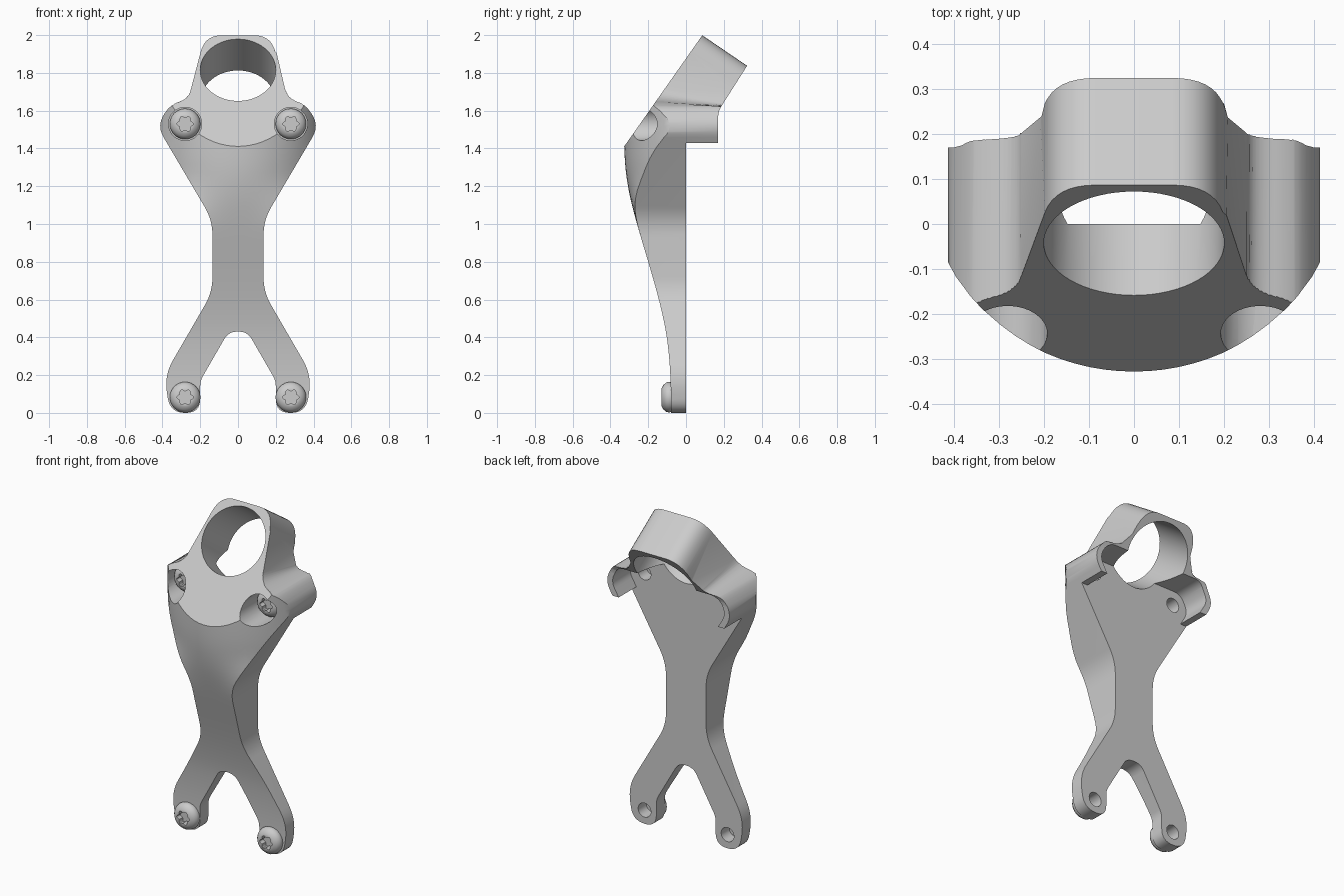
import bpy, bmesh
from math import sin, cos, pi, sqrt, atan2
from mathutils import Vector

if "Cube" in bpy.data.objects:
    bpy.data.objects.remove(bpy.data.objects["Cube"])


def finish(name, bm):
    bmesh.ops.recalc_face_normals(bm, faces=bm.faces)
    me = bpy.data.meshes.new(name)
    bm.to_mesh(me)
    bm.free()
    ob = bpy.data.objects.new(name, me)
    bpy.context.collection.objects.link(ob)
    return ob


def loft(name, rings):
    """Closed solid through rings that have equal point counts."""
    bm = bmesh.new()
    vs = [[bm.verts.new(p) for p in r] for r in rings]
    n = len(rings[0])
    for a, b in zip(vs, vs[1:]):
        for i in range(n):
            j = (i + 1) % n
            bm.faces.new((a[i], a[j], b[j], b[i]))
    bm.faces.new(vs[0])
    bm.faces.new(vs[-1])
    return finish(name, bm)


def rounded(half):
    """Right half outline (x, z, trim) from top to bottom -> mirrored, rounded loop."""
    pts = []
    for i, (x, z, t) in enumerate(half):
        c = Vector((x, z))
        if t == 0:
            pts.append(c)
            continue
        a = c + (Vector(half[i - 1][:2]) - c).normalized() * t
        b = c + (Vector(half[i + 1][:2]) - c).normalized() * t
        for k in range(9):
            u = k / 8
            pts.append(a * (1 - u) ** 2 + c * 2 * u * (1 - u) + b * u * u)
    return pts + [Vector((-p.x, p.y)) for p in reversed(pts) if p.x > 1e-4]


def boolean(ob, cutter, op):
    m = ob.modifiers.new("cut", 'BOOLEAN')
    m.operation, m.object, m.solver = op, cutter, 'EXACT'
    bpy.context.view_layer.objects.active = ob
    bpy.ops.object.modifier_apply(modifier=m.name)
    bpy.data.objects.remove(cutter)


def smooth(ob):
    bpy.ops.object.select_all(action='DESELECT')
    ob.select_set(True)
    bpy.context.view_layer.objects.active = ob
    bpy.ops.object.shade_smooth_by_angle(angle=0.55)


def circle_y(x, z, r, y, n=32):
    return [(x + r * cos(2 * pi * i / n), y, z + r * sin(2 * pi * i / n)) for i in range(n)]


def cyl_y(x, z, r, y0, y1):
    return loft("cutter", [circle_y(x, z, r, y0), circle_y(x, z, r, y1)])


# front surface: side curve, arched across its width towards the top
CURVE = [(-.2, -.08), (0, -.08), (.15, -.081), (.3, -.09), (.45, -.11), (.65, -.157),
         (1.08, -.281), (1.25, -.315), (1.41, -.327), (1.7, -.33), (2.6, -.33)]


def front_y(x, z):
    i = max(k for k in range(len(CURVE) - 1) if CURVE[k][0] <= z + 1e-9)
    (z0, y0), (z1, y1) = CURVE[i], CURVE[i + 1]

    def slope(k):
        a, b = CURVE[max(k - 1, 0)], CURVE[min(k + 1, len(CURVE) - 1)]
        return (b[1] - a[1]) / (b[0] - a[0])
    h = z1 - z0
    u = (z - z0) / h
    y = ((2*u**3 - 3*u*u + 1) * y0 + (u**3 - 2*u*u + u) * h * slope(i)
         + (3*u*u - 2*u**3) * y1 + (u**3 - u*u) * h * slope(i + 1))
    w = min(max((z - .95) / .33, 0), 1)
    w = w * w * (3 - 2 * w)
    return y + w * (.472 - sqrt(.472 ** 2 - x * x))


NX, NZ = 28, 60
bm = bmesh.new()
grid = []
for j in range(NZ + 1):
    z = -.1 + 2.5 * j / NZ
    grid.append([bm.verts.new((x, front_y(x, z), z))
                 for x in (-.46 + .92 * i / NX for i in range(NX + 1))])
for j in range(NZ):
    for i in range(NX):
        bm.faces.new((grid[j][i], grid[j][i + 1], grid[j + 1][i + 1], grid[j + 1][i]))
ext = bmesh.ops.extrude_face_region(bm, geom=bm.faces[:], use_keep_orig=True)
for v in ext["geom"]:
    if isinstance(v, bmesh.types.BMVert):
        v.co.y = .6
bracket = finish("bracket_body", bm)

# front silhouette; its upper walls lean to follow the tilted collar
outline = rounded([(0, 2, 0), (.175, 2, .09), (.262, 1.665, .05), (.36, 1.63, .05),
                   (.43, 1.52, .07), (.135, 1.02, .08), (.135, .64, .08), (.39, .2, .09),
                   (.36, 0, .08), (.2, 0, .075), (.2, .17, .03), (.05, .43, .045), (0, .43, 0)])


def lean(p, y):
    s = .68 * min(max((p.y - 1.62) / .3, 0), 1)
    yf = -.33 + (p.y - 1.41) * .703
    return (p.x, y, p.y - s * (y - yf))


boolean(bracket, loft("outline", [[lean(p, y) for p in outline] for y in (-.5, .36)]), 'INTERSECT')

# side profile: slanted collar face in front, stepped back
side = [(-.6, -.15), (.17, -.15), (.17, 1.57), (.174, 1.595), (.185, 1.62), (.325, 1.84),
        (.625, 2.31), (.305, 2.31), (-.327, 1.411), (-.6, 1.023)]
boolean(bracket, loft("side", [[(x, y, z) for y, z in side] for x in (-.6, .6)]), 'INTERSECT')

# flat back with a hollow under the collar and shoulders
pocket = rounded([(0, 1.62, 0), (.335, 1.62, .05), (.388, 1.52, .05), (.335, 1.43, 0),
                  (.6, 1.43, 0), (.6, -.3, 0), (0, -.3, 0)])
boolean(bracket, loft("pocket", [[(p.x, y, p.y) for p in pocket] for y in (0, .8)]), 'DIFFERENCE')

# tilted collar bore
axis, up = Vector((0, .818, -.575)), Vector((0, .575, .818))
mid = Vector((0, -.043, 1.815))
bore = [[mid + axis * d + Vector((.2 * cos(a), 0, 0)) + up * .2 * sin(a)
         for a in (2 * pi * i / 64 for i in range(64))] for d in (-.6, .6)]
boolean(bracket, loft("bore", bore), 'DIFFERENCE')

# bolt holes, counterbored at the shoulders
for x in (-.28, .28):
    boolean(bracket, cyl_y(x, 1.53, .088, -.6, -.08), 'DIFFERENCE')
    for z in (.083, 1.53):
        boolean(bracket, cyl_y(x, z, .043, -.3, .3), 'DIFFERENCE')
smooth(bracket)

# domed bolt head with six-lobed socket, used four times
head = [(.078, -.078), (.081, -.09), (.077, -.105), (.066, -.119), (.05, -.128), (.043, -.13)]
bolt = loft("bolt_head", [circle_y(0, 0, r, y) for r, y in head])
star = [(.037 + .006 * cos(6 * a), a) for a in (2 * pi * i / 60 for i in range(60))]
boolean(bolt, loft("socket", [[(r * cos(a), y, r * sin(a)) for r, a in star]
                              for y in (-.2, -.095)]), 'DIFFERENCE')
smooth(bolt)
spots = [(x, z) for x in (-.28, .28) for z in (.083, 1.53)]
for k, (x, z) in enumerate(spots):
    ob = bolt
    if k:
        ob = bolt.copy()
        bpy.context.collection.objects.link(ob)
    ob.location = (x, 0, z)
